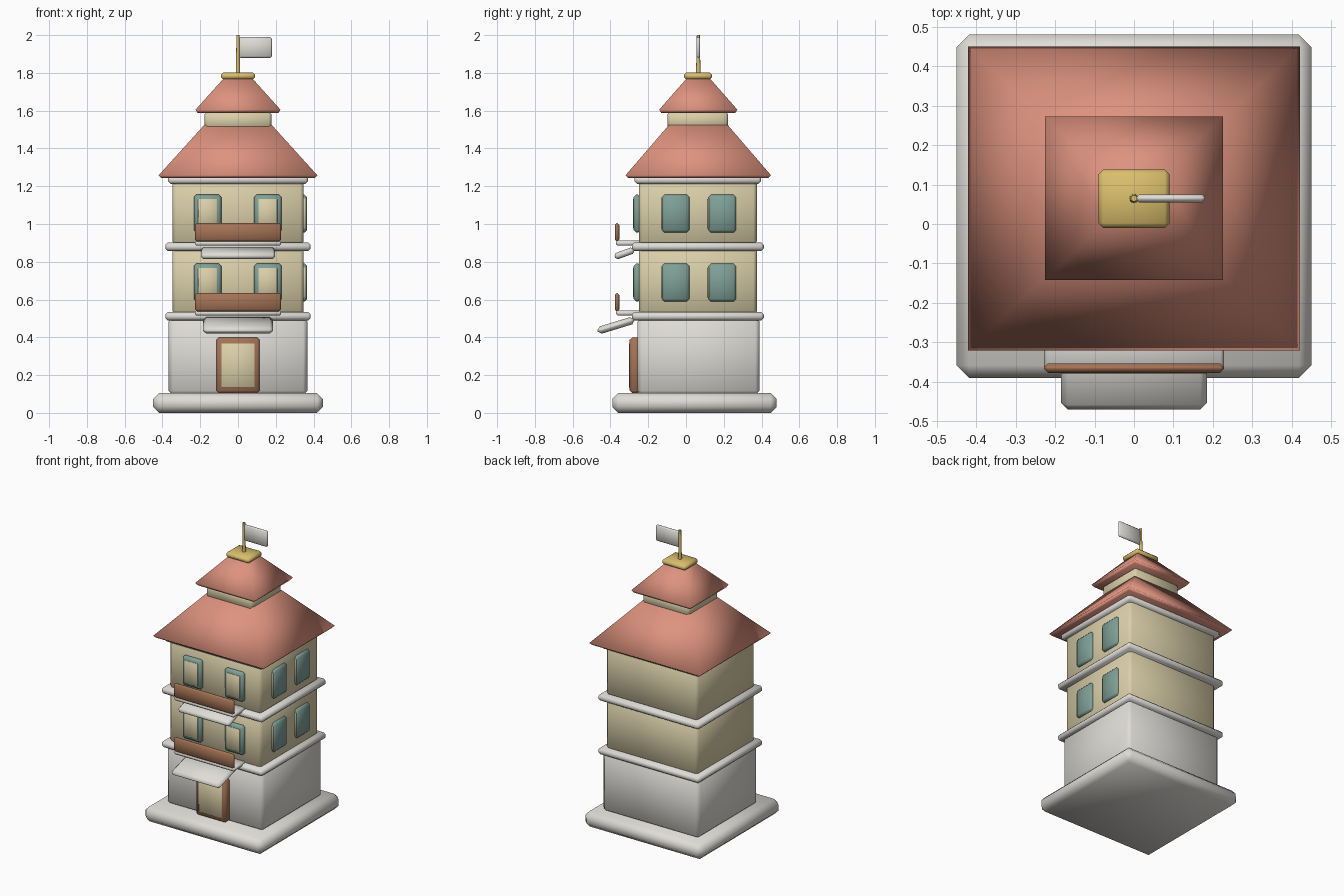
import bpy
import bmesh
from math import radians
from mathutils import Matrix, Vector

cube = bpy.data.objects.get("Cube")
if cube:
    bpy.data.objects.remove(cube, do_unlink=True)


def material(name, rgb):
    m = bpy.data.materials.new(name)
    m.use_nodes = True
    m.diffuse_color = (*rgb, 1)
    m.node_tree.nodes["Principled BSDF"].inputs["Base Color"].default_value = (*rgb, 1)
    return m


WHITE = material("off white stone", (0.74, 0.72, 0.68))
CREAM = material("cream plaster", (0.71, 0.63, 0.40))
RED = material("terracotta tile", (0.73, 0.29, 0.21))
TEAL = material("teal frame", (0.21, 0.35, 0.31))
BROWN = material("brown wood", (0.37, 0.17, 0.09))
GOLD = material("gold trim", (0.70, 0.52, 0.15))

CY = 0.065  # depth of the tower axis


def finish(name, bm, mat):
    bmesh.ops.recalc_face_normals(bm, faces=bm.faces)
    for f in bm.faces:
        f.smooth = True
    me = bpy.data.meshes.new(name)
    bm.to_mesh(me)
    bm.free()
    me.materials.append(mat)
    ob = bpy.data.objects.new(name, me)
    bpy.context.collection.objects.link(ob)
    return ob


def box(name, x, y, z, mat, bevel=0.015, tilt=0):
    """Chamfered box spanning the given (low, high) ranges."""
    size = Vector((r[1] - r[0] for r in (x, y, z)))
    mid = Vector(((r[0] + r[1]) / 2 for r in (x, y, z)))
    bm = bmesh.new()
    bmesh.ops.create_cube(bm, size=1)
    bmesh.ops.scale(bm, vec=size, verts=bm.verts)
    if bevel:
        bmesh.ops.bevel(bm, geom=list(bm.edges), offset=min(bevel, min(size) * 0.45),
                        segments=1, affect='EDGES')
    bmesh.ops.transform(bm, matrix=Matrix.Translation(mid) @ Matrix.Rotation(radians(tilt), 4, 'X'),
                        verts=bm.verts)
    return finish(name, bm, mat)


def hip_roof(name, rings):
    """Four-sided roof lofted through rings of (half width, half depth, height)."""
    bm = bmesh.new()
    loops = [[bm.verts.new((sx * hx, CY + sy * hy, z))
              for sx, sy in ((-1, -1), (1, -1), (1, 1), (-1, 1))] for hx, hy, z in rings]
    for a, b in zip(loops, loops[1:]):
        for i in range(4):
            j = (i + 1) % 4
            bm.faces.new((a[i], a[j], b[j], b[i]))
    bm.faces.new(loops[0])
    bm.faces.new(loops[-1])
    return finish(name, bm, RED)


def sym(h):
    return (-h, h)


# Base and ground floor
box("base_plinth", sym(0.45), (-0.39, 0.48), (0, 0.105), WHITE, 0.032)
box("ground_floor", sym(0.367), (-0.257, 0.39), (0.095, 0.505), WHITE, 0.022)

# Upper floors and the ledges between them
for n, z in (("middle", 0.52), ("top", 0.89)):
    box(n + "_floor", sym(0.348), (-0.25, 0.375), (z, z + 0.355), CREAM, 0.018)
for n, z, h in (("lower", 0.49, 0.385), ("middle", 0.858, 0.385), ("eaves", 1.212, 0.37)):
    box(n + "_ledge", sym(h), (CY - h + 0.033, CY + h - 0.038), (z, z + 0.043), WHITE, 0.013)

# Roofs and cupola
hip_roof("main_roof", ((0.405, 0.37, 1.243), (0.42, 0.385, 1.258), (0.178, 0.155, 1.525)))
box("cupola_wall", sym(0.178), (-0.098, 0.223), (1.5, 1.595), CREAM, 0.015)
hip_roof("cupola_roof", ((0.213, 0.195, 1.587), (0.225, 0.207, 1.605), (0.072, 0.058, 1.775)))
box("roof_cap", sym(0.09), (-0.01, 0.138), (1.765, 1.802), GOLD, 0.012)

# Flag on its pole
bm = bmesh.new()
bmesh.ops.create_cone(bm, cap_ends=True, segments=12, radius1=0.012, radius2=0.008, depth=0.215,
                      matrix=Matrix.Translation((0, CY, 1.8925)))
pole = finish("flag_pole", bm, GOLD)
for f in pole.data.polygons:
    f.use_smooth = abs(f.normal.z) < 0.9
box("flag", (0.005, 0.18), (CY - 0.01, CY + 0.01), (1.88, 1.99), WHITE, 0.008)

# Windows on the front and on the left side wall
for floor, z in (("middle", 0.59), ("top", 0.955)):
    for side, x in (("right", -0.161), ("left", 0.158)):
        box(f"{floor}_front_window_frame_{side}", (x - 0.073, x + 0.073), (-0.277, -0.24),
            (z, z + 0.2), TEAL, 0.013)
        box(f"{floor}_front_window_pane_{side}", (x - 0.05, x + 0.05), (-0.281, -0.272),
            (z + 0.023, z + 0.177), CREAM, 0.002)
    for place, y in (("fore", -0.055), ("aft", 0.192)):
        box(f"{floor}_side_window_{place}", (0.33, 0.366), (y - 0.073, y + 0.073),
            (z, z + 0.2), TEAL, 0.013)
        box(f"{floor}_side_window_strip_{place}", (0.335, 0.358), (y - 0.077, y - 0.069),
            (z + 0.02, z + 0.18), CREAM, 0.002)

# Balconies
for floor, z in (("lower", 0.515), ("upper", 0.885)):
    box(floor + "_balcony_floor", sym(0.228), (-0.37, -0.24), (z, z + 0.027), WHITE, 0.008)
    box(floor + "_balcony_rail", sym(0.228), (-0.377, -0.353), (z + 0.023, z + 0.12), BROWN, 0.01)

# Sloping awnings
box("door_awning", sym(0.185), (-0.473, -0.27), (0.443, 0.483), WHITE, 0.017, 17)
box("upper_awning", sym(0.195), (-0.38, -0.272), (0.827, 0.862), WHITE, 0.012, 20)

# Front door
box("door_frame", sym(0.115), (-0.298, -0.24), (0.105, 0.4), BROWN, 0.013)
box("door_panel", sym(0.088), (-0.302, -0.294), (0.135, 0.368), CREAM, 0.002)
